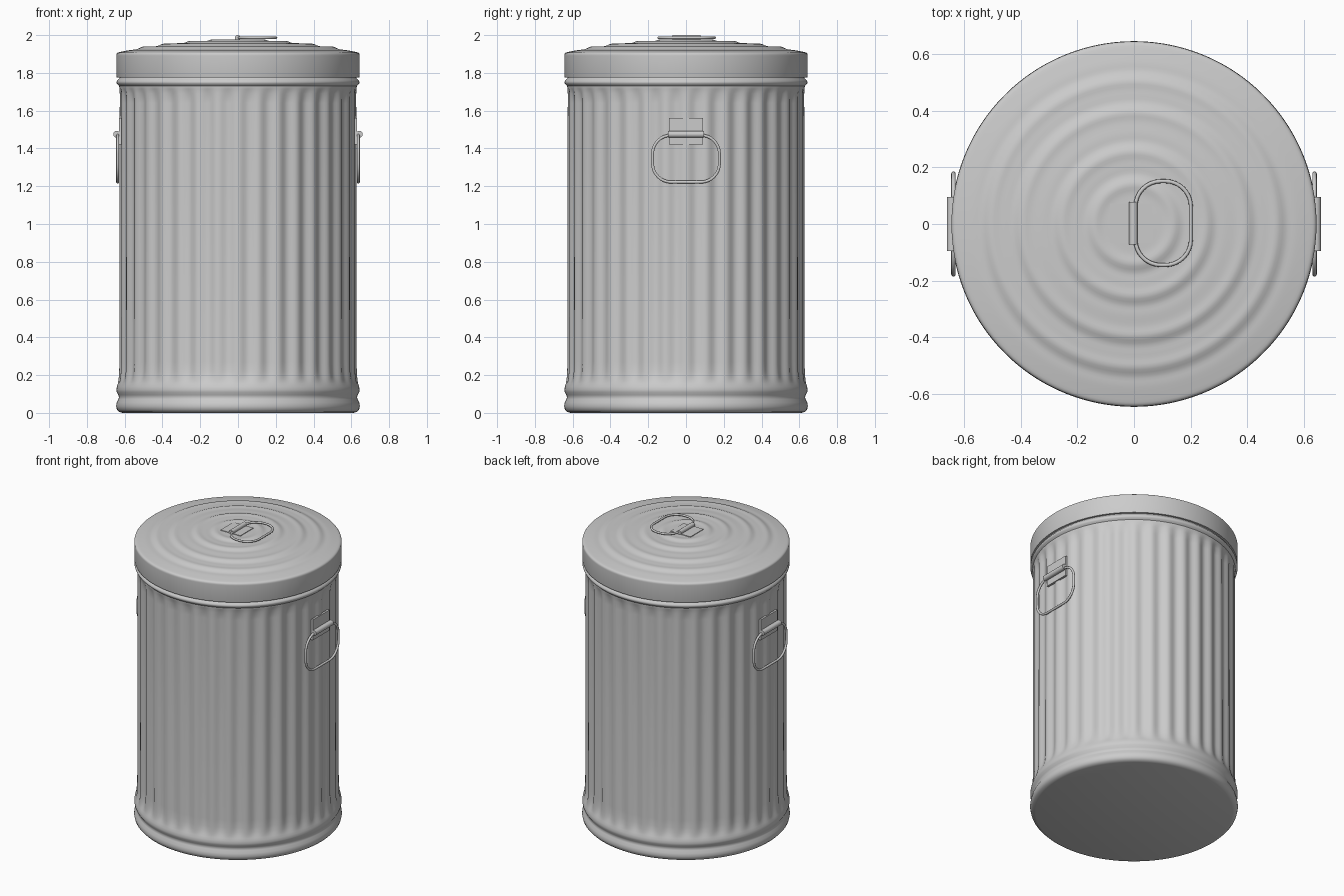
import bpy, bmesh, math
from math import sin, cos, pi, tau, radians

if "Cube" in bpy.data.objects:
    bpy.data.objects.remove(bpy.data.objects["Cube"])

FLUTES = 36
SEG = FLUTES * 8


def finish(ob, angle=40):
    bpy.ops.object.select_all(action='DESELECT')
    ob.select_set(True)
    bpy.context.view_layer.objects.active = ob
    bpy.ops.object.shade_smooth_by_angle(angle=radians(angle))
    return ob


def mesh_object(name, bm, angle=40):
    bmesh.ops.recalc_face_normals(bm, faces=bm.faces)
    me = bpy.data.meshes.new(name)
    bm.to_mesh(me)
    bm.free()
    ob = bpy.data.objects.new(name, me)
    bpy.context.collection.objects.link(ob)
    return finish(ob, angle)


def lathe(name, profile, seg, cap_start=True, cap_end=True):
    """Revolve (radius, z, flute depth) rows around z."""
    bm = bmesh.new()
    rows = []
    for r, z, d in profile:
        row = []
        for i in range(seg):
            a = tau * i / seg
            rr = r - d * (0.5 - 0.5 * cos(FLUTES * a))
            row.append(bm.verts.new((rr * cos(a), rr * sin(a), z)))
        rows.append(row)
    for lo, hi in zip(rows, rows[1:]):
        for i in range(seg):
            j = (i + 1) % seg
            bm.faces.new((lo[i], lo[j], hi[j], hi[i]))
    if cap_start:
        bm.faces.new(rows[0])
    if cap_end:
        bm.faces.new(rows[-1])
    return mesh_object(name, bm)


# Fluted can body with a double rolled base and a bead under the lid
body = [(0.612, 0.0, 0), (0.63, 0.006, 0), (0.641, 0.018, 0), (0.645, 0.035, 0),
        (0.642, 0.055, 0), (0.633, 0.072, 0), (0.63, 0.083, 0), (0.634, 0.095, 0),
        (0.642, 0.11, 0), (0.644, 0.123, 0), (0.641, 0.14, 0), (0.636, 0.155, 0.001),
        (0.633, 0.17, 0.005), (0.631, 0.19, 0.010), (0.629, 0.22, 0.014),
        (0.628, 0.27, 0.016), (0.627, 0.9, 0.016), (0.626, 1.64, 0.016),
        (0.626, 1.69, 0.010), (0.627, 1.715, 0.002), (0.629, 1.728, 0)]
body += [(0.629 + 0.014 * sin(pi * k / 8), 1.73 + 0.04 * k / 8, 0) for k in range(9)]
body += [(0.626, 1.775, 0), (0.626, 1.86, 0)]
lathe("can_body", body, SEG)

# Lid: straight skirt, rounded rim and a rippled low dome
lid = [(0.628, 1.775, 0), (0.642, 1.775, 0), (0.644, 1.782, 0), (0.644, 1.89, 0)]
lid += [(0.63 + 0.014 * cos(t * pi / 8), 1.895 + 0.014 * sin(t * pi / 8), 0) for t in range(4)]
for k in range(61):
    r = 0.625 * (1 - k / 60) + 0.004
    z = 1.974 - 0.064 * (r / 0.629) ** 2
    for ring in (0.165, 0.28, 0.42, 0.53):
        z += 0.006 * math.exp(-((r - ring + 0.025) / 0.022) ** 2)
        z -= 0.003 * math.exp(-((r - ring - 0.01) / 0.02) ** 2)
    lid.append((r, z, 0))
lathe("lid", lid, 128, cap_start=False)


def wire_ring(name, place, w, h, rad, tube):
    """Rounded rectangle wire; place maps local (u, v) to 3D."""
    pts = []
    for cx, cy, a0 in ((1, 1, 0), (-1, 1, 90), (-1, -1, 180), (1, -1, 270)):
        for k in range(9):
            a = radians(a0 + k * 90 / 8)
            pts.append(place(cx * (w / 2 - rad) + rad * cos(a),
                             cy * (h / 2 - rad) + rad * sin(a)))
    cu = bpy.data.curves.new(name, 'CURVE')
    cu.dimensions = '3D'
    cu.bevel_depth = tube
    cu.bevel_resolution = 3
    sp = cu.splines.new('POLY')
    sp.points.add(len(pts) - 1)
    for p, co in zip(sp.points, pts):
        p.co = (*co, 1)
    sp.use_cyclic_u = True
    tmp = bpy.data.objects.new(name + "_path", cu)
    bpy.context.collection.objects.link(tmp)
    me = bpy.data.meshes.new_from_object(tmp.evaluated_get(bpy.context.evaluated_depsgraph_get()))
    bpy.data.objects.remove(tmp)
    ob = bpy.data.objects.new(name, me)
    bpy.context.collection.objects.link(ob)
    return finish(ob, 60)


def sleeve(name, loc, r, length):
    bpy.ops.mesh.primitive_cylinder_add(vertices=24, radius=r, depth=length,
                                        location=loc, rotation=(pi / 2, 0, 0))
    bpy.context.object.name = name
    finish(bpy.context.object)


def plate(name, loc, size):
    bpy.ops.mesh.primitive_cube_add(size=1, location=loc)
    bpy.context.object.name = name
    bpy.context.object.scale = size


# Side handles: hanging wire loop, clamp sleeve and mounting plate
for side, s in (("left", -1), ("right", 1)):
    wire_ring(side + "_handle", lambda u, v: (s * 0.637, u, 1.346 + v), 0.354, 0.248, 0.098, 0.008)
    sleeve(side + "_handle_sleeve", (s * 0.642, 0, 1.475), 0.018, 0.19)
    plate(side + "_handle_plate", (s * 0.624, 0, 1.49), (0.014, 0.18, 0.14))

# Lid handle: same parts lying flat
wire_ring("lid_handle", lambda u, v: (0.103 + v, u + 0.003, 1.986), 0.296, 0.196, 0.09, 0.007)
sleeve("lid_handle_sleeve", (-0.002, 0.003, 1.985), 0.015, 0.15)
plate("lid_handle_plate", (-0.01, 0.003, 1.973), (0.15, 0.14, 0.008))
